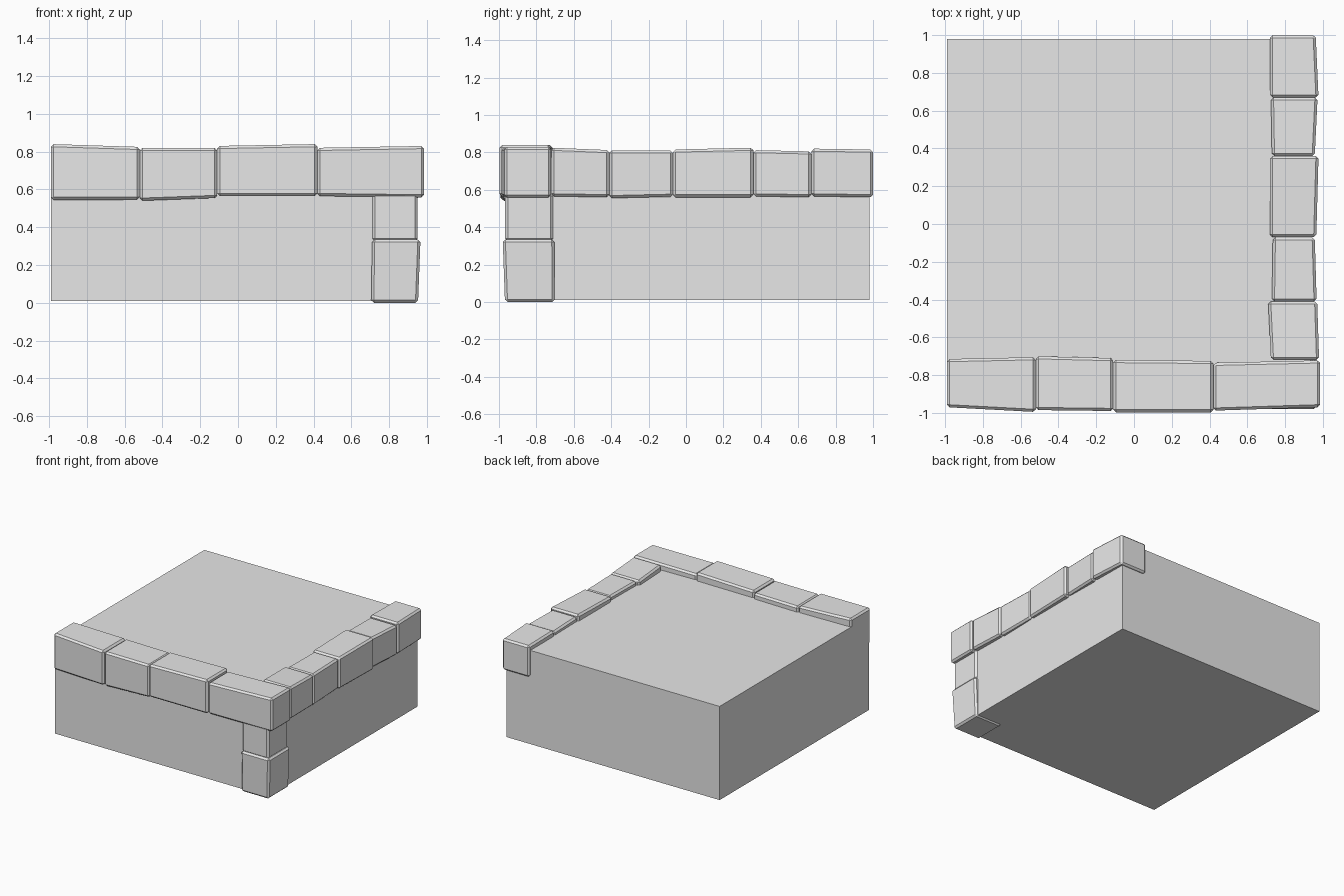
import bpy
import bmesh

old = bpy.data.objects.get("Cube")
if old:
    bpy.data.objects.remove(old, do_unlink=True)

grey = bpy.data.materials.new("plain grey")
grey.use_nodes = True
COLOUR = (0.8, 0.8, 0.8, 1.0)
grey.diffuse_color = COLOUR
grey.node_tree.nodes["Principled BSDF"].inputs["Base Color"].default_value = COLOUR


def block(name, axis, start, end, rect_a, rect_b, bevel=0.014):
    """Tapered block along an axis; each rect is (low, high, low, high) on the other two axes."""
    bm = bmesh.new()
    rings = []
    for along, (u0, u1, v0, v1) in ((start, rect_a), (end, rect_b)):
        ring = []
        for u, v in ((u0, v0), (u1, v0), (u1, v1), (u0, v1)):
            co = [u, v]
            co.insert(axis, along)
            ring.append(bm.verts.new(co))
        rings.append(ring)
    for ring in rings:
        bm.faces.new(ring)
    for i in range(4):
        j = (i + 1) % 4
        bm.faces.new((rings[0][i], rings[0][j], rings[1][j], rings[1][i]))
    if bevel:
        bmesh.ops.bevel(bm, geom=bm.edges[:], offset=bevel, segments=1, affect='EDGES')
    bmesh.ops.recalc_face_normals(bm, faces=bm.faces[:])
    mesh = bpy.data.meshes.new(name)
    bm.to_mesh(mesh)
    bm.free()
    mesh.materials.append(grey)
    obj = bpy.data.objects.new(name, mesh)
    bpy.context.collection.objects.link(obj)
    return obj


# Main body
body = (-0.945, 0.98, 0.01, 0.775)
block("body", 0, -0.99, 0.935, body, body, bevel=0)

# Front row of edge stones: x range, then (y low, y high, z low, z high) at each end
front_row = [
    (-0.99, -0.52, (-0.97, -0.715, 0.545, 0.84), (-0.995, -0.705, 0.545, 0.825)),
    (-0.52, -0.11, (-0.985, -0.70, 0.54, 0.82), (-0.99, -0.71, 0.555, 0.82)),
    (-0.11, 0.42, (-0.997, -0.72, 0.565, 0.83), (-0.997, -0.725, 0.565, 0.84)),
    (0.42, 0.985, (-0.988, -0.735, 0.565, 0.82), (-0.97, -0.722, 0.558, 0.83)),
]
for n, spec in enumerate(front_row, 1):
    block(f"front_edge_stone_{n}", 0, *spec)

# Side row of edge stones: y range, then (x low, x high, z low, z high) at each end
side_row = [
    (-0.72, -0.41, (0.725, 0.98, 0.565, 0.825), (0.71, 0.97, 0.56, 0.812)),
    (-0.41, -0.07, (0.73, 0.967, 0.555, 0.81), (0.735, 0.957, 0.563, 0.81)),
    (-0.07, 0.36, (0.72, 0.965, 0.56, 0.815), (0.72, 0.977, 0.56, 0.825)),
    (0.36, 0.67, (0.73, 0.957, 0.565, 0.812), (0.725, 0.972, 0.56, 0.805)),
    (0.67, 1.0, (0.72, 0.977, 0.565, 0.82), (0.72, 0.962, 0.56, 0.815)),
]
for n, spec in enumerate(side_row, 1):
    block(f"side_edge_stone_{n}", 1, *spec)

# Corner column: z range, then (x low, x high, y low, y high) at each end
column = [
    (0.0, 0.335, (0.705, 0.953, -0.968, -0.702), (0.71, 0.966, -0.98, -0.704)),
    (0.325, 0.58, (0.712, 0.95, -0.967, -0.71), (0.712, 0.95, -0.967, -0.71)),
]
for n, spec in enumerate(column, 1):
    block(f"corner_column_stone_{n}", 2, *spec)
